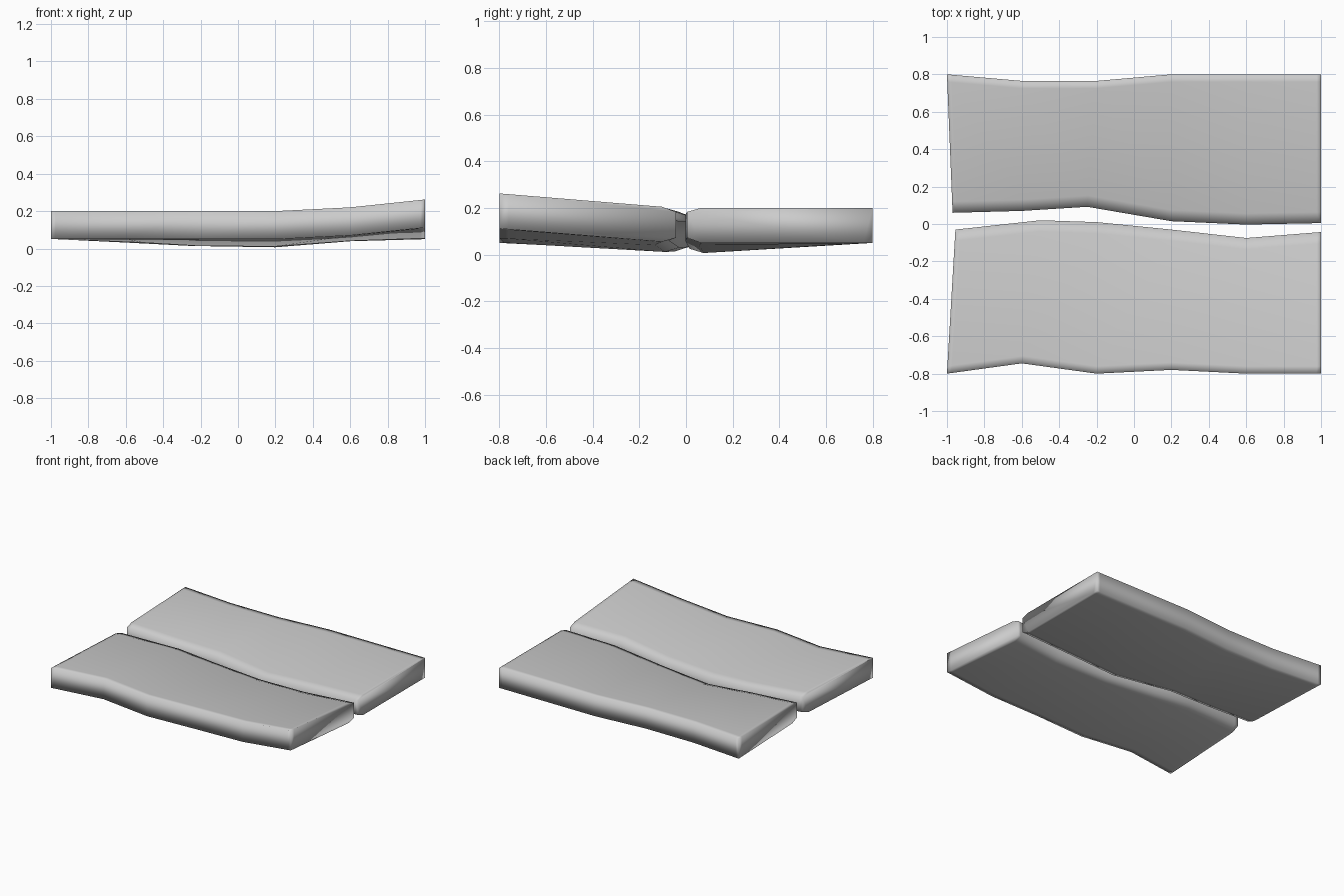
import bpy, bmesh
from mathutils import Vector

if "Cube" in bpy.data.objects:
    bpy.data.objects.remove(bpy.data.objects["Cube"])

stone = bpy.data.materials.new("plain_grey")
stone.diffuse_color = (0.6, 0.6, 0.6, 1)
stone.use_nodes = True
stone.node_tree.nodes["Principled BSDF"].inputs["Base Color"].default_value = stone.diffuse_color

TOP, BOTTOM, BEVEL = 0.20, 0.05, 0.06


def add_end_loops(stations, gap=0.06):
    """Insert a support section just inside each end of the slab."""
    def mix(a, b):
        return tuple(p.lerp(q, gap) for p, q in zip(a, b))
    return ([stations[0], mix(stations[0], stations[1])] + stations[1:-1]
            + [mix(stations[-1], stations[-2]), stations[-1]])


def make_slab(name, inner, outer):
    """Loft a slab; each edge point is (x, y, vertical shift)."""
    stations = add_end_loops([(Vector(a), Vector(b)) for a, b in zip(inner, outer)])
    bm = bmesh.new()
    rings = []
    for a, b in stations:
        width = abs(b.y - a.y)
        # cross-section: distance from the inner edge, height
        section = [(BEVEL, TOP), (0, TOP - 0.017), (0, BOTTOM + 0.022), (BEVEL, BOTTOM),
                   (width - 0.04, BOTTOM), (width, BOTTOM),
                   (width, TOP), (width - 0.04, TOP)]
        ring = []
        for d, z in section:
            p = a.lerp(b, d / width)
            ring.append(bm.verts.new((p.x, p.y, p.z + z)))
        rings.append(ring)
    for r, s in zip(rings, rings[1:]):
        n = len(r)
        for i in range(n):
            j = (i + 1) % n
            bm.faces.new((r[i], r[j], s[j], s[i]))
    # end caps
    bm.faces.new(rings[0])
    bm.faces.new(rings[-1])
    bmesh.ops.recalc_face_normals(bm, faces=bm.faces)
    for f in bm.faces:
        f.smooth = True
    me = bpy.data.meshes.new(name)
    bm.to_mesh(me)
    bm.free()
    me.materials.append(stone)
    ob = bpy.data.objects.new(name, me)
    bpy.context.collection.objects.link(ob)
    return ob


# front slab: sagging inner edge, front right corner lifted
make_slab("front_slab",
          [(-0.955, -0.03, 0), (-0.5, 0.02, -0.02), (-0.2, 0.01, -0.04),
           (0.2, -0.03, -0.042), (0.6, -0.075, -0.012), (1, -0.043, 0)],
          [(-1, -0.8, 0), (-0.6, -0.745, 0), (-0.2, -0.8, 0),
           (0.2, -0.78, 0), (0.6, -0.8, 0.02), (1, -0.8, 0.062)])

# back slab: sagging inner edge, level outer edge
make_slab("back_slab",
          [(-0.97, 0.06, 0), (-0.6, 0.07, -0.02), (-0.25, 0.092, -0.04),
           (0.2, 0.015, -0.047), (0.6, -0.003, -0.012), (1, 0.005, 0)],
          [(-1, 0.8, 0), (-0.6, 0.765, 0), (-0.2, 0.765, 0),
           (0.2, 0.8, 0), (0.6, 0.8, 0), (1, 0.8, 0)])
